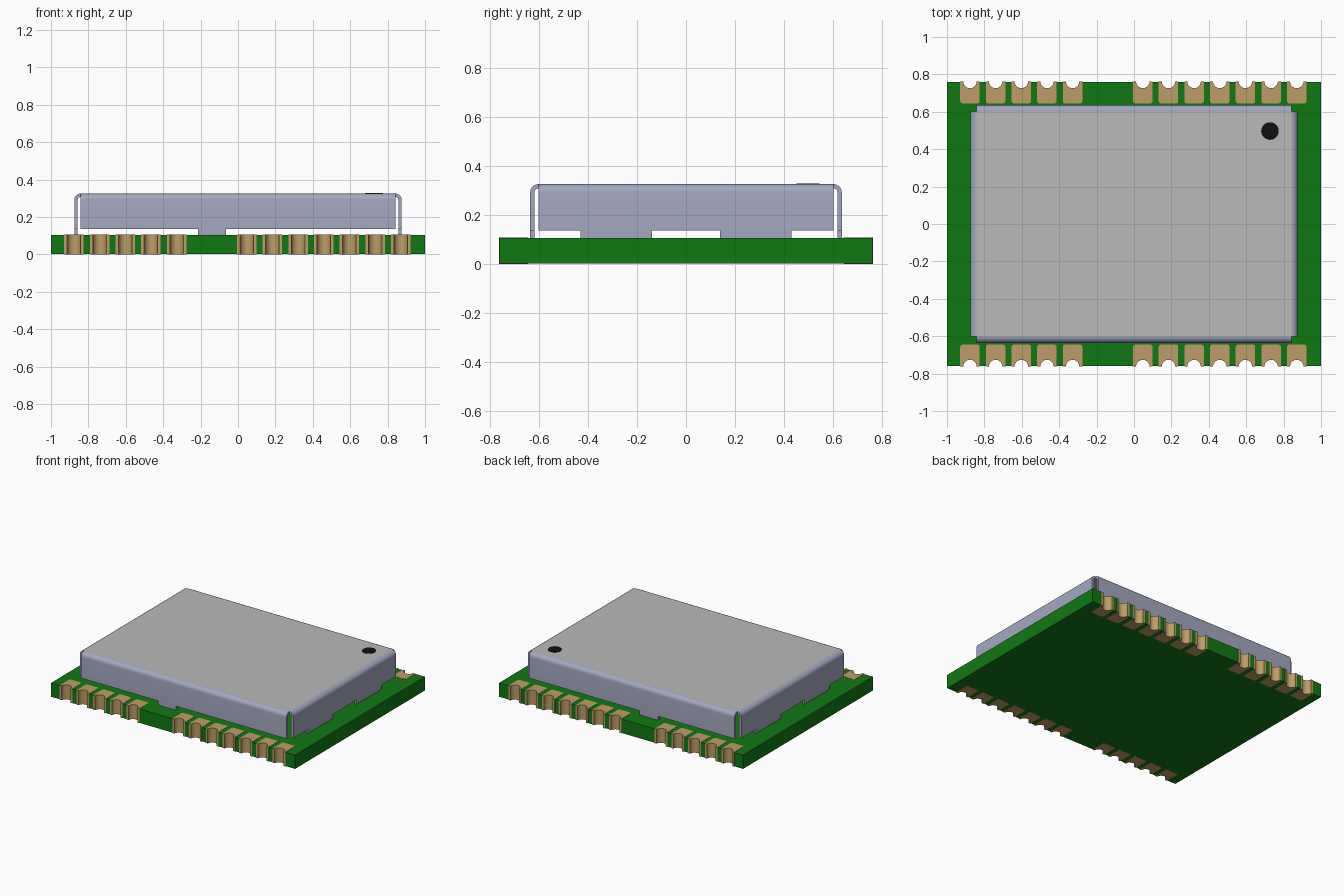
import bpy, bmesh, math
from mathutils import Matrix, Vector

cube = bpy.data.objects.get("Cube")
if cube:
    bpy.data.objects.remove(cube)


def material(name, rgb):
    m = bpy.data.materials.new(name)
    m.diffuse_color = (*rgb, 1)
    m.use_nodes = True
    b = m.node_tree.nodes["Principled BSDF"]
    b.inputs["Base Color"].default_value = (*rgb, 1)
    b.inputs["Roughness"].default_value = 0.6
    return m


GREEN = material("board green", (0.005, 0.19, 0.006))
COPPER = material("pad copper", (0.51, 0.34, 0.13))
STEEL = material("shield steel", (0.37, 0.39, 0.53))
GREY = material("lid grey", (0.49, 0.49, 0.49))
BLACK = material("marker black", (0.005, 0.005, 0.005))

# Main dimensions
BX, BY, BZ = 1.0, 0.76, 0.105          # board half sizes and thickness
SX, SY, SZ = 0.875, 0.635, 0.325       # shield half sizes and top
BEND, SHEET = 0.033, 0.018             # bend radius and sheet thickness
WALL_Z = 0.135                         # lower edge of the shield walls
PITCH, SKIN, NOTCH = 0.1372, 0.002, 0.036
PAD_X = [-0.877 + i * PITCH for i in range(5)] + [0.047 + i * PITCH for i in range(7)]


def arc(cx, cy, r, a0, a1, n):
    """Points on an arc, angles in degrees."""
    return [(cx + r * math.cos(math.radians(a0 + (a1 - a0) * i / n)),
             cy + r * math.sin(math.radians(a0 + (a1 - a0) * i / n))) for i in range(n + 1)]


def prism(name, outline, h0, h1, mat, matrix=Matrix(), smooth=True):
    """Extrude a 2D outline from h0 to h1, then place it with a matrix."""
    bm = bmesh.new()
    face = bm.faces.new([bm.verts.new((x, y, h0)) for x, y in outline])
    ext = bmesh.ops.extrude_face_region(bm, geom=[face])["geom"]
    bmesh.ops.translate(bm, vec=(0, 0, h1 - h0),
                        verts=[v for v in ext if isinstance(v, bmesh.types.BMVert)])
    bm.transform(matrix)
    bmesh.ops.recalc_face_normals(bm, faces=bm.faces)
    me = bpy.data.meshes.new(name)
    bm.to_mesh(me)
    bm.free()
    me.materials.append(mat)
    ob = bpy.data.objects.new(name, me)
    bpy.context.collection.objects.link(ob)
    if smooth:
        bpy.ops.object.select_all(action='DESELECT')
        ob.select_set(True)
        bpy.context.view_layer.objects.active = ob
        bpy.ops.object.shade_smooth_by_angle(angle=math.radians(35))
    return ob


def rect(x0, x1, y0, y1):
    return [(x0, y0), (x1, y0), (x1, y1), (x0, y1)]


# Circuit board: half-round notches along the front edge, repeated on the back
front = [(-BX, -BY)]
for x in PAD_X:
    front += arc(x, -BY, NOTCH + SKIN, 180, 0, 10)
front.append((BX, -BY))
back = [(x, -y) for x, y in reversed(front)]
prism("circuit_board", front + back, SKIN, BZ, GREEN)

# Castellated pads: rounded inner corners, half-round outer notch
edge, inner, hw, r = -BY - SKIN, -0.645, 0.052, 0.012
pad = ([(-hw, edge)] + arc(0, edge, NOTCH, 180, 0, 12) + [(hw, edge)]
       + arc(hw - r, inner - r, r, 0, 90, 4) + arc(-hw + r, inner - r, r, 90, 180, 4))
for side, s in (("front", 1), ("back", -1)):
    for i, x in enumerate(PAD_X):
        prism(f"{side}_pad_{i + 1}", [(x + px, s * py) for px, py in pad],
              0, BZ + SKIN, COPPER)

# Shield lid: grey on its upper face, steel beneath
lid = prism("shield_lid", rect(-SX + BEND, SX - BEND, -SY + BEND, SY - BEND),
            SZ - SHEET, SZ, STEEL, smooth=False)
lid.data.materials.append(GREY)
for p in lid.data.polygons:
    if p.normal.z > 0.9:
        p.material_index = 1

# Shield walls: bent sheet profile (outward distance, height) run along each side
def wall(name, reach, half_length, angle, tabs):
    c, cz = reach - BEND, SZ - BEND
    profile = ([(reach - SHEET, WALL_Z), (reach, WALL_Z)]
               + arc(c, cz, BEND, 0, 90, 8)
               + arc(c, cz, BEND - SHEET, 90, 0, 8))
    # profile x -> outward, profile y -> up, extrusion -> along the wall
    stand = Matrix(((1, 0, 0, 0), (0, 0, 1, 0), (0, 1, 0, 0), (0, 0, 0, 1)))
    place = Matrix.Rotation(math.radians(angle), 4, 'Z') @ stand
    prism(name, profile, -half_length, half_length, STEEL, place)
    # Feet that reach the board
    for i, (a, b) in enumerate(tabs):
        prism(f"{name}_foot_{i + 1}", rect(reach - SHEET, reach, BZ - 0.001, WALL_Z),
              a, b, STEEL, place, smooth=False)


side_tabs = [(-0.43, -0.138), (0.138, 0.43)]
wall("shield_left_wall", SX, SY - BEND, 0, side_tabs)
wall("shield_right_wall", SX, SY - BEND, 180, side_tabs)
wall("shield_front_wall", SY, SX - BEND, -90, [(-0.213, -0.065)])
wall("shield_back_wall", SY, SX - BEND, 90, [(0.065, 0.213)])

# Orientation dot on the lid
prism("orientation_dot", arc(0.727, 0.497, 0.047, 0, 350, 35), SZ - 0.001, SZ + 0.002, BLACK)
